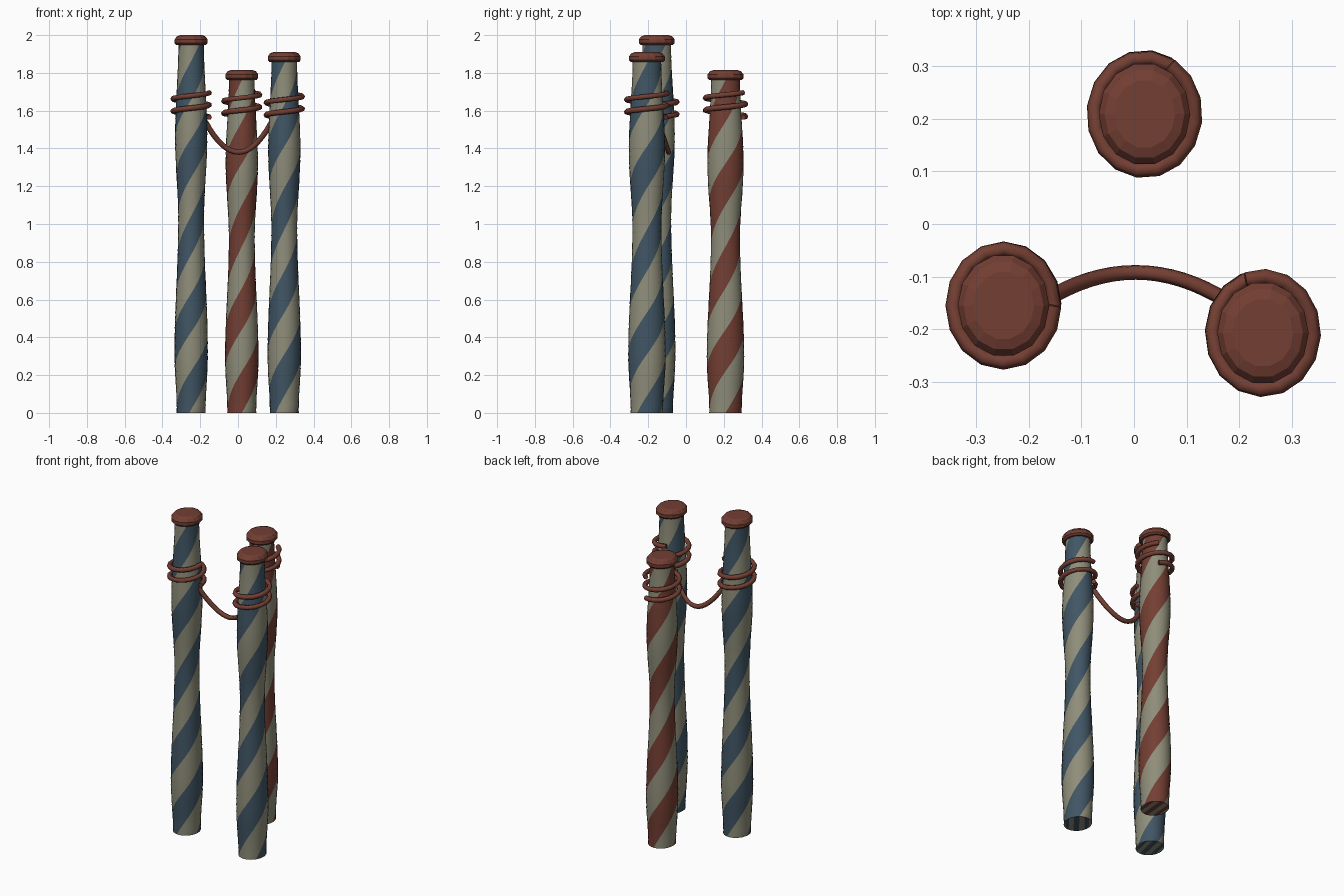
import bpy
import bmesh
from math import sin, cos, pi, radians

cube = bpy.data.objects.get("Cube")
if cube:
    bpy.data.objects.remove(cube)


def material(name, rgb):
    m = bpy.data.materials.new(name)
    m.use_nodes = True
    m.diffuse_color = (*rgb, 1)
    m.node_tree.nodes["Principled BSDF"].inputs["Base Color"].default_value = (*rgb, 1)
    return m


CREAM = material("weathered cream", (0.275, 0.27, 0.195))
BLUE = material("faded blue", (0.052, 0.092, 0.128))
RED = material("rust red", (0.172, 0.049, 0.033))

OVAL = 1.12        # poles are deeper than wide
SIDES = 32
# pole outline: fraction of height, radius
OUTLINE = [(0, 0.077), (0.16, 0.089), (0.52, 0.069), (0.74, 0.086), (1, 0.068)]


def pole_radius(f):
    for (a, ra), (b, rb) in zip(OUTLINE, OUTLINE[1:]):
        if f <= b:
            t = (f - a) / (b - a)
            return ra + (rb - ra) * (1 - cos(pi * t)) / 2
    return OUTLINE[-1][1]


def lathe(name, rings, sides, mats, location, twist=lambda z: 0, pick=lambda i: 0):
    """Skin stacked oval rings of (radius, z); columns may twist and be striped."""
    bm = bmesh.new()
    loops = []
    for r, z in rings:
        angles = [2 * pi * i / sides + twist(z) for i in range(sides)]
        loops.append([bm.verts.new((r * cos(a), OVAL * r * sin(a), z)) for a in angles])
    for lo, hi in zip(loops, loops[1:]):
        for i in range(sides):
            j = (i + 1) % sides
            bm.faces.new((lo[i], lo[j], hi[j], hi[i])).material_index = pick(i)
    # underside in parallel strips, top as one face
    base = loops[0]
    for k in range(sides // 2 - 1):
        strip = bm.faces.new((base[-k - 1], base[-k - 2], base[k + 1], base[k]))
        strip.material_index = (k // 2) % len(mats)
    bm.faces.new(loops[-1])
    mesh = bpy.data.meshes.new(name)
    bm.to_mesh(mesh)
    bm.free()
    for m in mats:
        mesh.materials.append(m)
    ob = bpy.data.objects.new(name, mesh)
    ob.location = location
    bpy.context.collection.objects.link(ob)
    return ob


def smooth(ob):
    bpy.ops.object.select_all(action='DESELECT')
    ob.select_set(True)
    bpy.context.view_layer.objects.active = ob
    bpy.ops.object.shade_smooth_by_angle(angle=radians(40))


def rope(name, points):
    curve = bpy.data.curves.new(name, 'CURVE')
    curve.dimensions = '3D'
    curve.bevel_depth = 0.0145
    curve.bevel_resolution = 1
    curve.use_fill_caps = True
    spline = curve.splines.new('POLY')
    spline.points.add(len(points) - 1)
    for p, co in zip(spline.points, points):
        p.co = (*co, 1)
    curve.materials.append(RED)
    ob = bpy.data.objects.new(name, curve)
    bpy.context.collection.objects.link(ob)


def mooring_pole(name, x, y, top, paint, pitch, stripe_z, coil_start):
    # striped shaft; a stripe turns once per pitch and crosses the front at stripe_z
    height = top - 0.03
    rings = [(pole_radius(k / 48), height * k / 48) for k in range(49)]
    quarter = SIDES // 4
    shaft = lathe(name + "_shaft", rings, SIDES, [CREAM, paint], (x, y, 0),
                  lambda z: 2 * pi * (z - stripe_z) / pitch + pi / 4,
                  lambda i: 1 - (i // quarter) % 2)
    smooth(shaft)
    # rounded cap
    lathe(name + "_cap", [(0.078, -0.053), (0.087, -0.043), (0.087, -0.023),
                          (0.076, -0.007), (0.058, 0)], 14, [RED], (x, y, top))
    # two turns of rope
    steps = 32
    coil = []
    for k in range(steps + 1):
        a = coil_start + 4 * pi * k / steps
        coil.append((x + 0.096 * cos(a), y + 0.096 * OVAL * sin(a), 1.565 + 0.13 * k / steps))
    rope(name + "_rope_coil", coil)


mooring_pole("right_pole", -0.248, -0.155, 2.0, BLUE, 0.82, 0.12, 0)
mooring_pole("left_pole", 0.245, -0.207, 1.91, BLUE, 0.88, 0.2, radians(110))
mooring_pole("back_pole", 0.02, 0.209, 1.815, RED, 0.88, 0.11, radians(60))

# slack rope between the front poles
sag = []
for k in range(17):
    t = k / 8 - 1
    sag.append((0.175 * t + 0.003, -0.092 - 0.055 * t * t, 1.38 + 0.16 * t * t))
rope("hanging_rope", sag)
